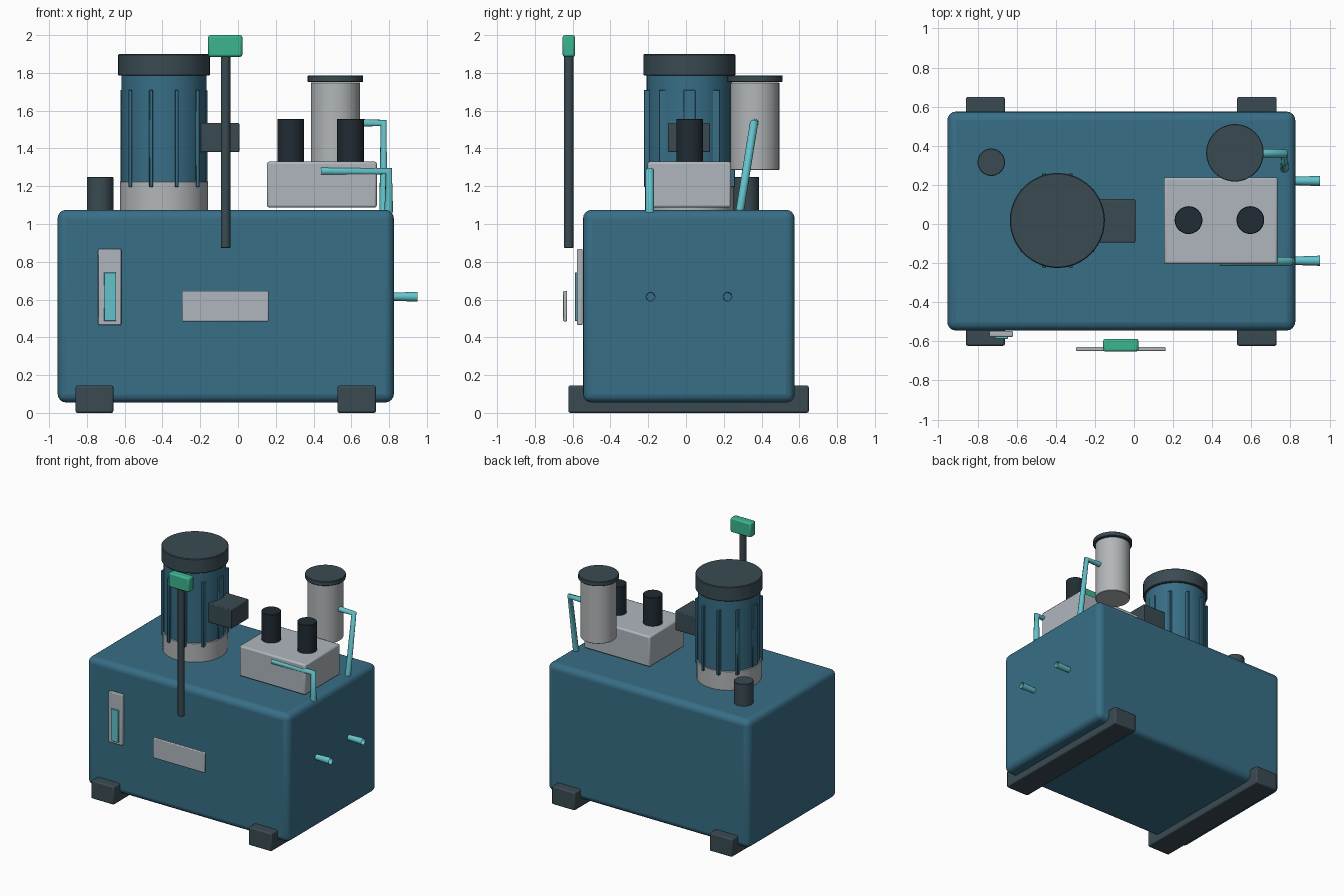
import bpy, math
from mathutils import Vector

if "Cube" in bpy.data.objects:
    bpy.data.objects.remove(bpy.data.objects["Cube"])


def material(name, rgb):
    m = bpy.data.materials.new(name)
    m.diffuse_color = (*rgb, 1)
    m.use_nodes = True
    m.node_tree.nodes["Principled BSDF"].inputs["Base Color"].default_value = m.diffuse_color
    return m


BLUE = material("tank_blue", (0.039, 0.156, 0.240))
SLATE = material("dark_slate", (0.042, 0.070, 0.085))
BLACK = material("near_black", (0.015, 0.025, 0.034))
GREY = material("cool_grey", (0.43, 0.47, 0.51))
STEEL = material("neutral_steel", (0.45, 0.47, 0.485))
AQUA = material("aqua", (0.125, 0.55, 0.60))
GREEN = material("green", (0.045, 0.46, 0.28))


def finish(ob, name, mat, bevel=0, segments=2):
    ob.name = name
    ob.data.materials.append(mat)
    if bevel:
        b = ob.modifiers.new("bevel", "BEVEL")
        b.width, b.segments, b.limit_method = bevel, segments, 'ANGLE'
    if ob.type == 'MESH':
        bpy.ops.object.shade_smooth_by_angle(angle=math.radians(40))
    return ob


def box(name, mat, x, y, z, bevel=0.006, segments=2):
    """Box given by its (min, max) on each axis."""
    bpy.ops.mesh.primitive_cube_add(size=1)
    ob = bpy.context.object
    lo, hi = Vector((x[0], y[0], z[0])), Vector((x[1], y[1], z[1]))
    for v in ob.data.vertices:
        v.co = v.co * (hi - lo)
    ob.location = (lo + hi) / 2
    return finish(ob, name, mat, bevel, segments)


def cyl(name, mat, x, y, r, z, bevel=0.003, sides=48):
    """Upright cylinder with z = (bottom, top)."""
    bpy.ops.mesh.primitive_cylinder_add(vertices=sides, radius=r, depth=z[1] - z[0],
                                        location=(x, y, (z[0] + z[1]) / 2))
    return finish(bpy.context.object, name, mat, bevel, 1)


def pipe(name, points, r, radii=None):
    """Open-ended tube along a polyline."""
    cu = bpy.data.curves.new(name, 'CURVE')
    cu.dimensions = '3D'
    cu.bevel_depth, cu.bevel_resolution = r, 4
    s = cu.splines.new('POLY')
    s.points.add(len(points) - 1)
    for i, p in enumerate(points):
        s.points[i].co = (*p, 1)
        s.points[i].radius = radii[i] if radii else 1
    s.use_smooth = True
    ob = bpy.data.objects.new(name, cu)
    bpy.context.collection.objects.link(ob)
    return finish(ob, name, AQUA)


# Tank and skids
box("tank", BLUE, (-0.955, 0.825), (-0.545, 0.575), (0.055, 1.075), 0.045, 4)
for side, x in (("left", (-0.86, -0.66)), ("right", (0.527, 0.73))):
    box(side + "_skid", SLATE, x, (-0.623, 0.65), (0, 0.145), 0.01)

# Motor: base, body, cap, cooling fins and terminal box
MX, MY = -0.392, 0.018
cyl("motor_base", STEEL, MX, MY, 0.234, (1.07, 1.225))
cyl("motor_body", BLUE, MX, MY, 0.226, (1.22, 1.79))
cyl("motor_cap", SLATE, MX, MY, 0.243, (1.785, 1.90), 0.005)
for i in range(10):
    a = math.tau * i / 10
    x, y = MX + 0.22 * math.cos(a), MY + 0.22 * math.sin(a)
    box("motor_fin", BLUE, (x - 0.01, x + 0.01), (y - 0.032, y + 0.032), (1.195, 1.71), 0.003, 1)
box("terminal_box", SLATE, (-0.20, 0.007), (-0.095, 0.127), (1.38, 1.535))

# Filler breather
cyl("breather", SLATE, -0.73, 0.316, 0.07, (1.07, 1.25))

# Valve block with two coils
box("valve_block", GREY, (0.153, 0.735), (-0.205, 0.239), (1.087, 1.33), 0.012)
for x in (0.279, 0.595):
    cyl("valve_coil", BLACK, x, 0.02, 0.071, (1.325, 1.557))

# Filter canister
cyl("filter_body", STEEL, 0.516, 0.364, 0.13, (1.285, 1.75))
cyl("filter_cap", SLATE, 0.516, 0.364, 0.147, (1.752, 1.787))

# Pipework and side ports
pipe("filter_pipe", [(0.60, 0.364, 1.535), (0.77, 0.36, 1.535), (0.77, 0.285, 1.07)], 0.022)
pipe("valve_pipe", [(0.44, -0.192, 1.28), (0.798, -0.192, 1.28), (0.798, -0.192, 1.06)], 0.023)
for y in (-0.188, 0.22):
    pipe("side_port", [(0.80, y, 0.615), (0.95, y, 0.615)], 0.026, (0.8, 1))

# Lever
cyl("lever_rod", SLATE, -0.066, -0.621, 0.025, (0.873, 1.90), 0.003, 24)
box("lever_grip", GREEN, (-0.158, 0.023), (-0.653, -0.587), (1.885, 2.0), 0.012)

# Level gauge and blank plate
box("gauge_frame", GREY, (-0.74, -0.618), (-0.577, -0.548), (0.465, 0.868))
box("gauge_lens", AQUA, (-0.71, -0.645), (-0.588, -0.574), (0.487, 0.743), 0.002, 1)
box("front_plate", GREY, (-0.297, 0.162), (-0.65, -0.629), (0.484, 0.646))
